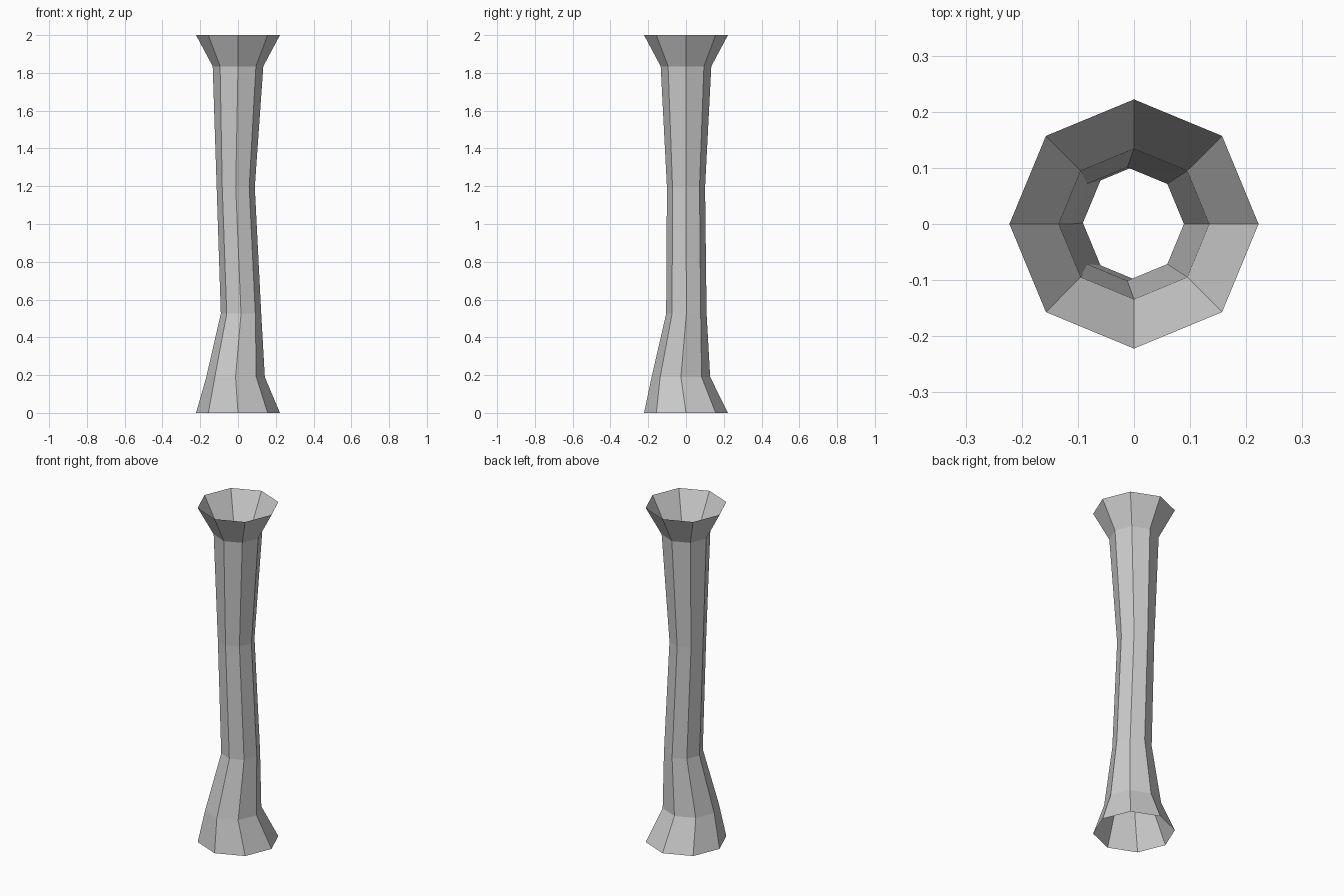
import bpy
import bmesh
from math import cos, sin, tau

cube = bpy.data.objects.get("Cube")
if cube:
    bpy.data.objects.remove(cube, do_unlink=True)

SIDES = 8
# Rings of the column: centre x, centre y, height, radius
RINGS = [
    (0, 0, 0, 0.222),
    (-0.013, -0.027, 0.19, 0.155),
    (0.016, 0.002, 0.525, 0.107),
    (-0.012, 0, 1.195, 0.101),
    (0, 0, 1.835, 0.134),
    (0, 0, 2, 0.222),
]


def flat_material(name, colour):
    mat = bpy.data.materials.new(name)
    mat.use_nodes = True
    mat.diffuse_color = colour
    mat.node_tree.nodes["Principled BSDF"].inputs["Base Color"].default_value = colour
    return mat


def ring_tube(name, rings, mat):
    """Skin a stack of polygon rings into an open, flat-shaded tube."""
    bm = bmesh.new()
    loops = [
        [bm.verts.new((cx + r * cos(tau * i / SIDES), cy + r * sin(tau * i / SIDES), z))
         for i in range(SIDES)]
        for cx, cy, z, r in rings
    ]
    for low, high in zip(loops, loops[1:]):
        for i in range(SIDES):
            j = (i + 1) % SIDES
            bm.faces.new((low[i], low[j], high[j], high[i]))
    mesh = bpy.data.meshes.new(name)
    bm.to_mesh(mesh)
    bm.free()
    mesh.materials.append(mat)
    obj = bpy.data.objects.new(name, mesh)
    bpy.context.collection.objects.link(obj)
    return obj


# Hollow, slightly crooked column with flared ends
ring_tube("column", RINGS, flat_material("light grey", (0.6, 0.6, 0.6, 1)))
